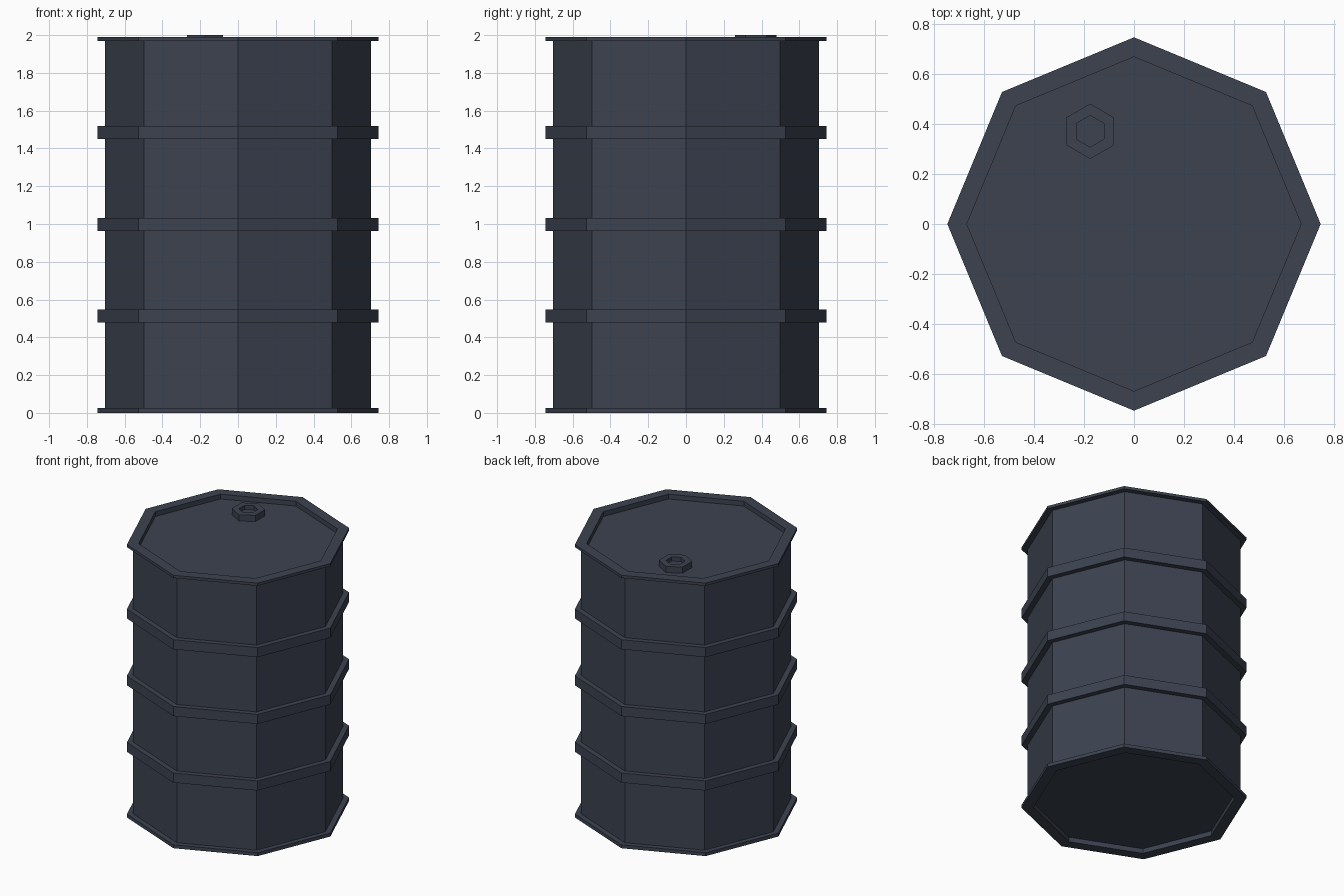
import bpy, bmesh
from math import cos, sin, pi

if "Cube" in bpy.data.objects:
    bpy.data.objects.remove(bpy.data.objects["Cube"])

paint = bpy.data.materials.new("dark_slate_paint")
paint.diffuse_color = (0.045, 0.055, 0.08, 1)
paint.use_nodes = True
paint.node_tree.nodes["Principled BSDF"].inputs["Base Color"].default_value = paint.diffuse_color


def lathe(name, profile, sides, center=(0, 0), turn=0.0, closed=False):
    """Spin an (r, z) profile into a faceted solid; open ends become flat caps."""
    bm = bmesh.new()
    rings = []
    for r, z in profile:
        angles = [turn + 2 * pi * i / sides for i in range(sides)]
        rings.append([bm.verts.new((r * cos(a), r * sin(a), z)) for a in angles])
    pairs = list(zip(rings, rings[1:]))
    if closed:
        pairs.append((rings[-1], rings[0]))
    for low, high in pairs:
        for i in range(sides):
            j = (i + 1) % sides
            bm.faces.new((low[i], low[j], high[j], high[i]))
    if not closed:
        bm.faces.new(rings[0][::-1])
        bm.faces.new(rings[-1])
    bmesh.ops.recalc_face_normals(bm, faces=bm.faces)
    mesh = bpy.data.meshes.new(name)
    bm.to_mesh(mesh)
    bm.free()
    mesh.materials.append(paint)
    obj = bpy.data.objects.new(name, mesh)
    obj.location = (center[0], center[1], 0)
    bpy.context.collection.objects.link(obj)
    return obj


BODY, RIM, LIP = 0.705, 0.745, 0.667

# Drum shell with flanged rims and recessed ends
lathe("drum_shell", [
    (LIP, 0.035), (LIP, 0.0), (RIM, 0.0), (RIM, 0.025), (BODY, 0.025),
    (BODY, 1.97), (RIM, 1.97), (RIM, 1.99), (LIP, 1.99), (LIP, 1.955)], 8)

# Three reinforcing hoops
for label, z in (("lower", 0.513), ("middle", 0.998), ("upper", 1.485)):
    lathe(f"{label}_hoop", [
        (BODY - 0.01, z - 0.035), (RIM, z - 0.035),
        (RIM, z + 0.035), (BODY - 0.01, z + 0.035)], 8, closed=True)

# Hexagonal filler cap with a sunken socket
lathe("filler_cap", [
    (0.11, 1.95), (0.11, 2.0), (0.063, 2.0), (0.063, 1.97)],
    6, center=(-0.175, 0.37), turn=pi / 6)
